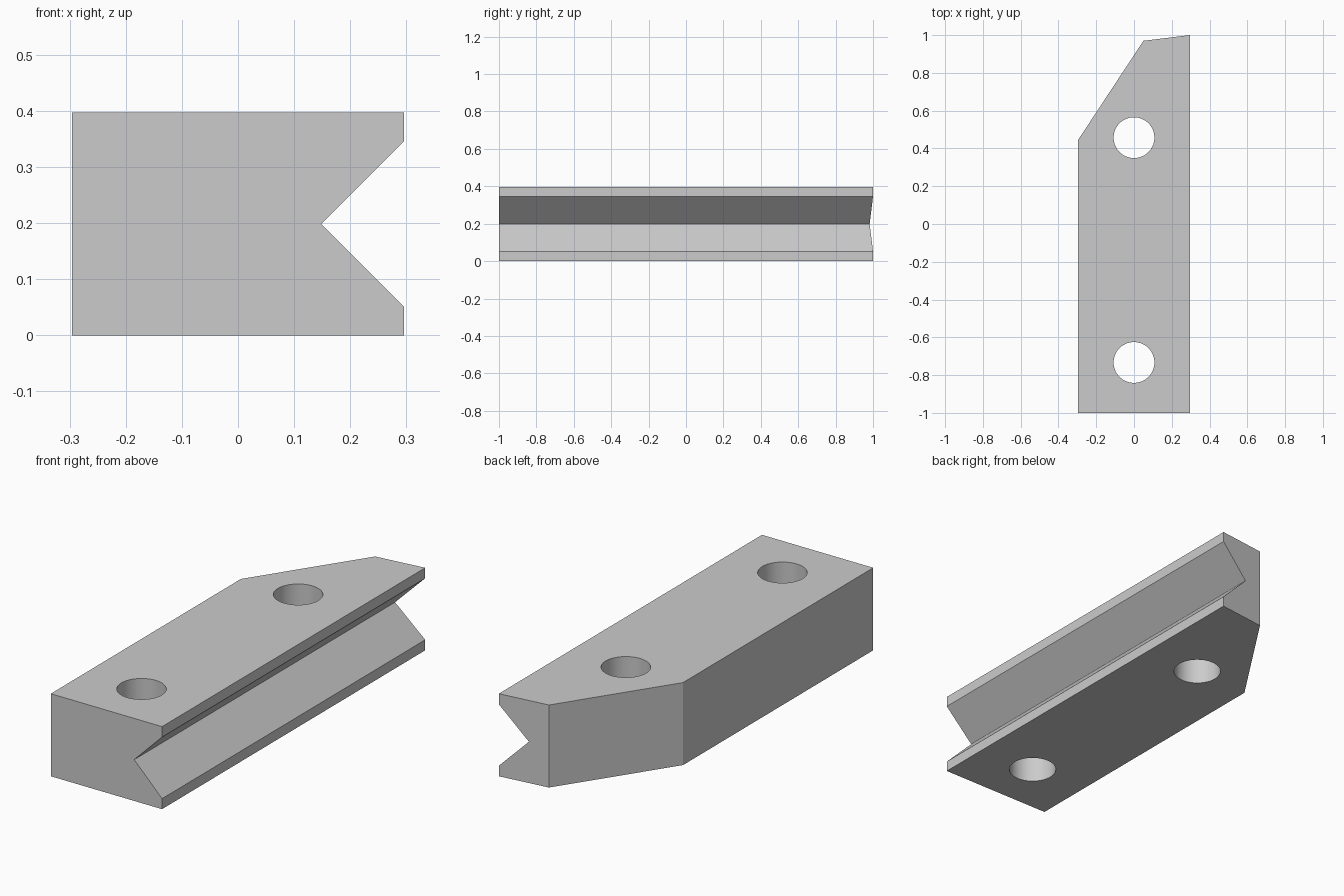
import bpy
import bmesh
import math
from mathutils import Vector

cube = bpy.data.objects.get("Cube")
if cube:
    bpy.data.objects.remove(cube, do_unlink=True)

HEIGHT, HALF_WIDTH = 0.397, 0.296
HOLE_RADIUS = 0.108


def make_material(name, colour):
    mat = bpy.data.materials.new(name)
    mat.use_nodes = True
    mat.diffuse_color = colour
    mat.node_tree.nodes["Principled BSDF"].inputs["Base Color"].default_value = colour
    return mat


def prism(name, profile, direction):
    """Extrude a closed 3D profile along a direction."""
    bm = bmesh.new()
    face = bm.faces.new([bm.verts.new(p) for p in profile])
    new = bmesh.ops.extrude_face_region(bm, geom=[face])["geom"]
    verts = [v for v in new if isinstance(v, bmesh.types.BMVert)]
    bmesh.ops.translate(bm, verts=verts, vec=Vector(direction))
    bmesh.ops.recalc_face_normals(bm, faces=bm.faces)
    mesh = bpy.data.meshes.new(name)
    bm.to_mesh(mesh)
    bm.free()
    obj = bpy.data.objects.new(name, mesh)
    bpy.context.collection.objects.link(obj)
    return obj


def cut(body, cutter):
    """Subtract the cutter for good, then discard it."""
    cutter.hide_render = True
    mod = body.modifiers.new("cut", "BOOLEAN")
    mod.operation, mod.solver, mod.object = "DIFFERENCE", "EXACT", cutter
    bpy.context.view_layer.objects.active = body
    bpy.ops.object.modifier_apply(modifier=mod.name)
    bpy.data.objects.remove(cutter, do_unlink=True)


# Block with one angled end
outline = [(-HALF_WIDTH, -1), (HALF_WIDTH, -1), (HALF_WIDTH, 1),
           (0.05, 0.97), (-HALF_WIDTH, 0.445)]
block = prism("jaw_block", [(x, y, 0) for x, y in outline], (0, 0, HEIGHT))
block.data.materials.append(make_material("plain grey", (0.6, 0.6, 0.6, 1)))

# V groove along the long side
depth, mid = 0.25, HEIGHT / 2
apex = HALF_WIDTH / 2
groove = [(apex, -1.2, mid), (apex + depth, -1.2, mid - depth),
          (apex + depth, -1.2, mid + depth)]
cut(block, prism("groove_cutter", groove, (0, 2.4, 0)))

# Two vertical bolt holes
SIDES = 64
for y in (0.457, -0.733):
    ring = [(HOLE_RADIUS * math.cos(math.tau * i / SIDES),
             y + HOLE_RADIUS * math.sin(math.tau * i / SIDES), -0.1)
            for i in range(SIDES)]
    cut(block, prism("hole_cutter", ring, (0, 0, HEIGHT + 0.2)))

# Smooth hole walls, crisp edges elsewhere
bpy.ops.object.select_all(action="DESELECT")
block.select_set(True)
bpy.context.view_layer.objects.active = block
bpy.ops.object.shade_smooth_by_angle(angle=math.radians(20))
